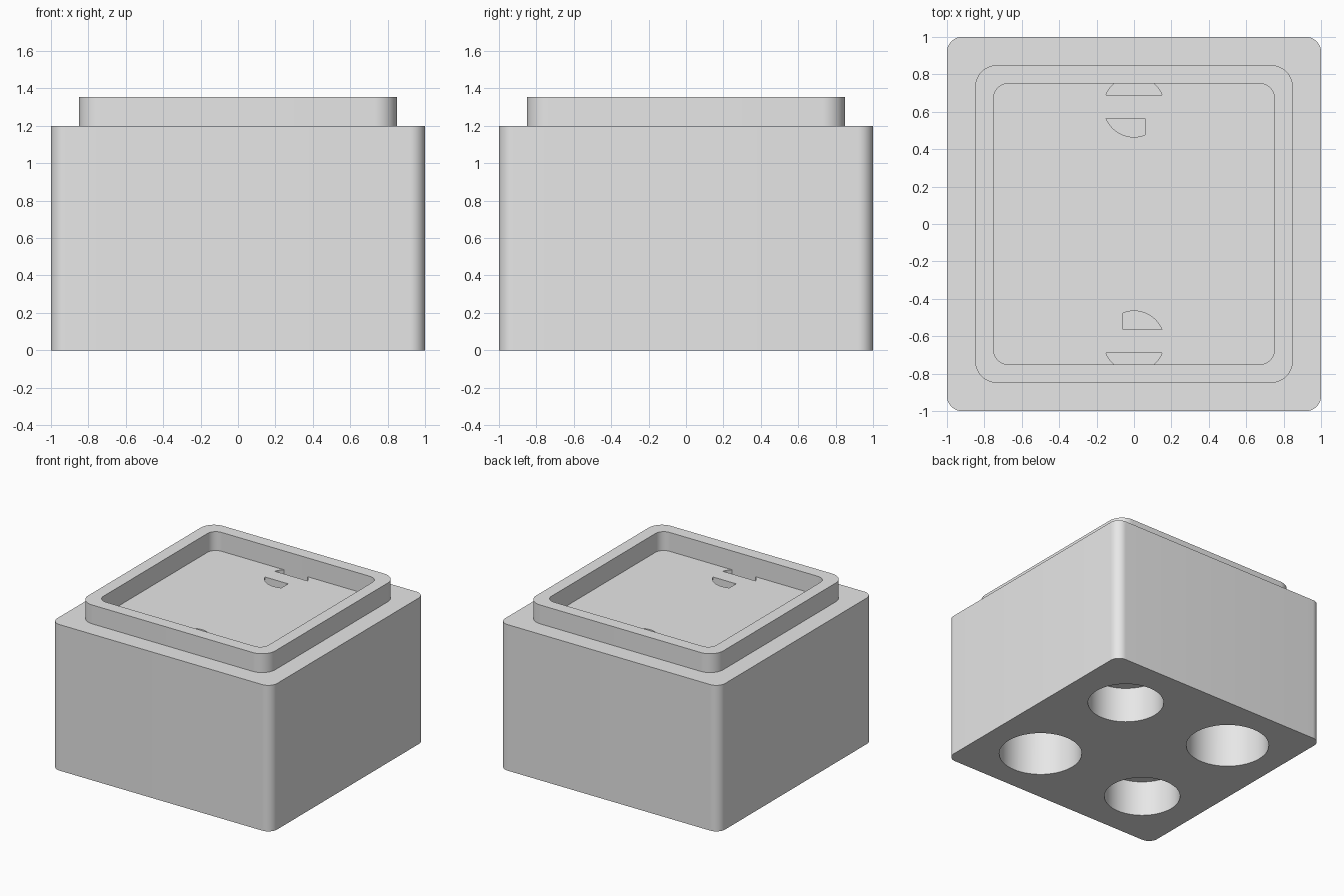
import bpy, bmesh, math

if "Cube" in bpy.data.objects:
    bpy.data.objects.remove(bpy.data.objects["Cube"])

grey = bpy.data.materials.new("plain grey")
grey.diffuse_color = (0.8, 0.8, 0.8, 1)
grey.use_nodes = True
grey.node_tree.nodes["Principled BSDF"].inputs["Base Color"].default_value = grey.diffuse_color


def rounded_square(half, r, n=12):
    """Outline of a rounded square, counter-clockwise."""
    pts = []
    for q in range(4):
        a0 = q * math.pi / 2
        cx = (half - r) * (1 if q in (0, 3) else -1)
        cy = (half - r) * (1 if q in (0, 1) else -1)
        for i in range(n + 1):
            a = a0 + i / n * math.pi / 2
            pts.append((cx + r * math.cos(a), cy + r * math.sin(a)))
    return pts


def circle(cx, cy, r, n=64):
    return [(cx + r * math.cos(2 * math.pi * i / n),
             cy + r * math.sin(2 * math.pi * i / n)) for i in range(n)]


def add_object(name, bm):
    bmesh.ops.recalc_face_normals(bm, faces=bm.faces)
    mesh = bpy.data.meshes.new(name)
    bm.to_mesh(mesh)
    bm.free()
    mesh.materials.append(grey)
    ob = bpy.data.objects.new(name, mesh)
    bpy.context.collection.objects.link(ob)
    return ob


def prism(name, outline, z0, z1):
    bm = bmesh.new()
    face = bm.faces.new([bm.verts.new((x, y, z0)) for x, y in outline])
    ext = bmesh.ops.extrude_face_region(bm, geom=[face], use_keep_orig=True)
    for v in ext["geom"]:
        if isinstance(v, bmesh.types.BMVert):
            v.co.z = z1
    return add_object(name, bm)


def smooth(ob):
    bpy.ops.object.select_all(action='DESELECT')
    ob.select_set(True)
    bpy.context.view_layer.objects.active = ob
    bpy.ops.object.shade_smooth_by_angle(angle=math.radians(35))


BODY_TOP, RIM_TOP = 1.2, 1.355
body = prism("body", rounded_square(1.0, 0.08), 0, BODY_TOP)

# Four round sockets in the underside: two wide and deep, two narrow and shallow
cutters = []
for sx in (-1, 1):
    for sy in (-1, 1):
        r, depth = (0.285, 0.29) if sx == sy else (0.311, 0.5)
        cutters.append(prism("socket_cutter", circle(sx * 0.5, sy * 0.5, r), -0.1, depth))

# Slots in the tray floor: slices of a disc, repeated by a half turn
DISC_Y, DISC_R, SLOT_DEPTH = 0.6275, 0.1625, 0.1


def arc(a0, a1, n=16):
    return [(DISC_R * math.cos(a0 + (a1 - a0) * i / n),
             DISC_Y + DISC_R * math.sin(a0 + (a1 - a0) * i / n)) for i in range(n + 1)]


low = math.asin(0.0625 / DISC_R)
high = math.asin((0.75 - DISC_Y) / DISC_R)
edge = math.acos(0.06 / DISC_R)
outer_slot = arc(low, high, 8) + arc(math.pi - high, math.pi - low, 8)
inner_slot = arc(math.pi + low, 2 * math.pi - edge) + [(0.06, DISC_Y - 0.0625)]
for s in (1, -1):
    for outline in (outer_slot, inner_slot):
        cutters.append(prism("slot_cutter", [(s * x, s * y) for x, y in outline],
                             BODY_TOP - SLOT_DEPTH, BODY_TOP + 0.1))

for c in cutters:
    c.hide_render = True
    c.hide_set(True)
    mod = body.modifiers.new("cut", 'BOOLEAN')
    mod.operation = 'DIFFERENCE'
    mod.solver = 'EXACT'
    mod.object = c

# Apply the cuts, then remove the cutters
bpy.context.view_layer.update()
cut = bpy.data.meshes.new_from_object(body.evaluated_get(bpy.context.evaluated_depsgraph_get()))
body.modifiers.clear()
body.data = cut
for c in cutters:
    bpy.data.objects.remove(c)
smooth(body)

# Raised rim around the tray
bm = bmesh.new()
loops = []
for half, r, z in ((0.85, 0.12, BODY_TOP), (0.85, 0.12, RIM_TOP),
                   (0.75, 0.075, RIM_TOP), (0.75, 0.075, BODY_TOP)):
    loops.append([bm.verts.new((x, y, z)) for x, y in rounded_square(half, r)])
for a, b in zip(loops, loops[1:]):
    for i in range(len(a)):
        j = (i + 1) % len(a)
        bm.faces.new((a[i], a[j], b[j], b[i]))
smooth(add_object("rim", bm))
